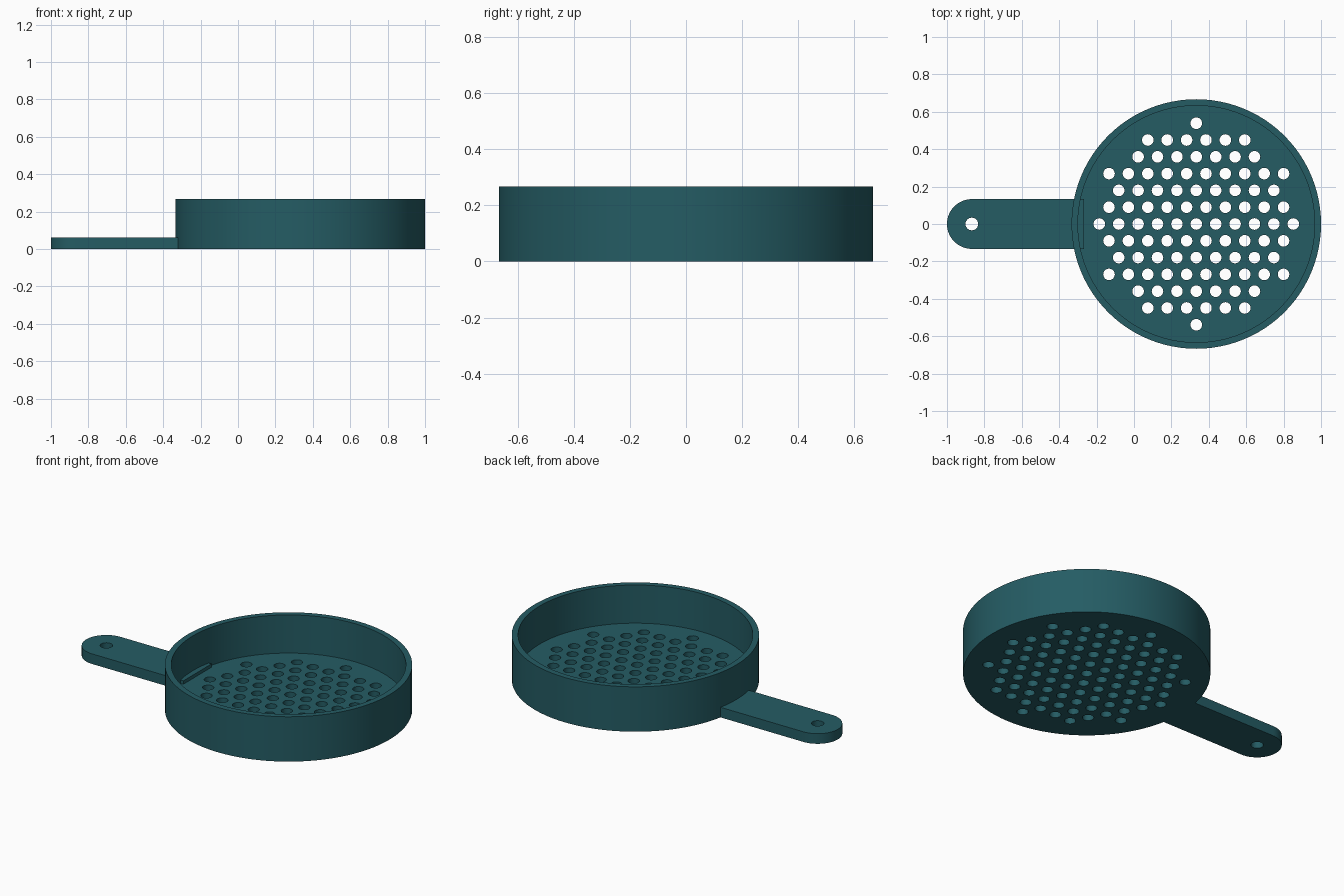
import bpy, bmesh, math
from mathutils import Matrix

cube = bpy.data.objects.get("Cube")
if cube:
    bpy.data.objects.remove(cube, do_unlink=True)

CENTRE_X, RADIUS, INNER, HEIGHT = 0.333, 0.667, 0.633, 0.267
FLOOR, HANDLE_TOP, HANDLE_HALF = 0.04, 0.06, 0.133
PITCH, HOLE_LIMIT = 0.1037, 0.545
END_X, ROOT_X = -0.867, -0.267

teal = bpy.data.materials.new("dark teal")
teal.use_nodes = True
colour = (0.018, 0.107, 0.127, 1)
teal.diffuse_color = colour
teal.node_tree.nodes["Principled BSDF"].inputs["Base Color"].default_value = colour


def make_object(name, bm):
    bmesh.ops.recalc_face_normals(bm, faces=bm.faces)
    mesh = bpy.data.meshes.new(name)
    bm.to_mesh(mesh)
    bm.free()
    mesh.materials.append(teal)
    obj = bpy.data.objects.new(name, mesh)
    bpy.context.collection.objects.link(obj)
    return obj


def add_cylinder(bm, x, y, radius, z0, z1, sides):
    bmesh.ops.create_cone(bm, cap_ends=True, segments=sides, radius1=radius,
                          radius2=radius, depth=z1 - z0,
                          matrix=Matrix.Translation((x, y, (z0 + z1) / 2)))


def combine(target, tool, operation):
    mod = target.modifiers.new(operation.lower(), 'BOOLEAN')
    mod.operation, mod.solver, mod.object = operation, 'EXACT', tool
    bpy.context.view_layer.objects.active = target
    bpy.ops.object.modifier_apply(modifier=mod.name)
    bpy.data.objects.remove(tool, do_unlink=True)


# Round pan body
bm = bmesh.new()
add_cylinder(bm, CENTRE_X, 0, RADIUS, 0, HEIGHT, 96)
pan = make_object("strainer_pan", bm)

# Hollow above the floor
bm = bmesh.new()
add_cylinder(bm, CENTRE_X, 0, INNER, FLOOR, HEIGHT + 0.1, 96)
combine(pan, make_object("hollow_cutter", bm), 'DIFFERENCE')

# Flat handle with a rounded end, its root stepping up inside the pan
bm = bmesh.new()
outline = [(ROOT_X, -HANDLE_HALF), (ROOT_X, HANDLE_HALF)]
for i in range(33):
    a = math.pi / 2 + math.pi * i / 32
    outline.append((END_X + HANDLE_HALF * math.cos(a), HANDLE_HALF * math.sin(a)))
base = bm.faces.new([bm.verts.new((x, y, 0)) for x, y in outline])
top = bmesh.ops.extrude_face_region(bm, geom=[base])["geom"]
bmesh.ops.translate(bm, vec=(0, 0, HANDLE_TOP),
                    verts=[g for g in top if isinstance(g, bmesh.types.BMVert)])
combine(pan, make_object("handle", bm), 'UNION')

# Staggered drain holes and the hanging hole
bm = bmesh.new()
for row in range(-6, 7):
    y = row * PITCH * math.sqrt(3) / 2
    for col in range(-6, 7):
        x = (col + 0.5 * (row % 2)) * PITCH
        if math.hypot(x, y) < HOLE_LIMIT:
            add_cylinder(bm, CENTRE_X + x, y, 0.031, -0.1, 0.1, 24)
add_cylinder(bm, END_X, 0, 0.034, -0.1, 0.1, 24)
combine(pan, make_object("hole_cutters", bm), 'DIFFERENCE')

# Smooth round walls with crisp rims
pan.select_set(True)
bpy.context.view_layer.objects.active = pan
bpy.ops.object.shade_smooth_by_angle(angle=math.radians(30))
